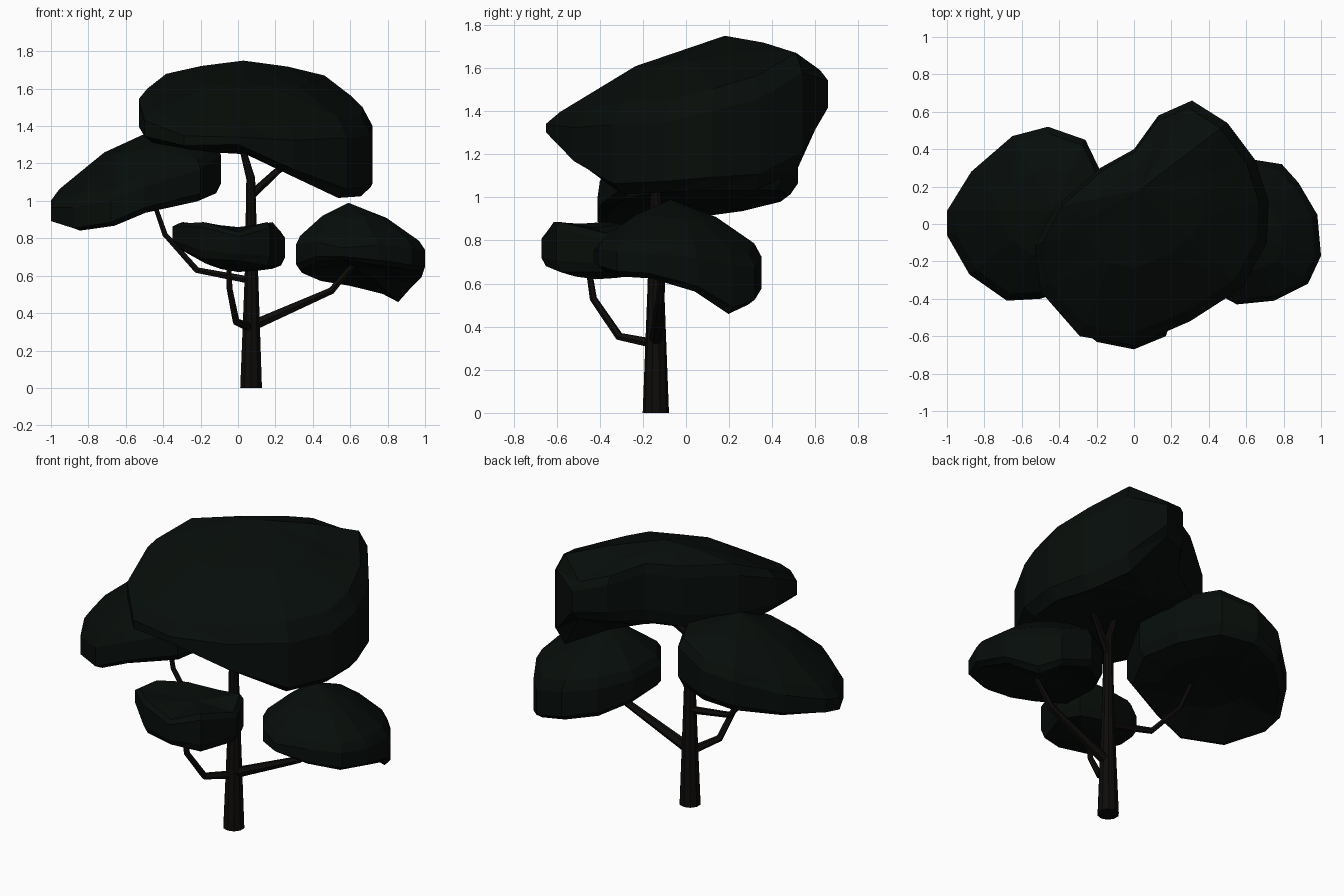
import bpy, bmesh


def material(name, rgb):
    mat = bpy.data.materials.new(name)
    mat.diffuse_color = (*rgb, 1)
    return mat


BARK = material("bark", (0.004, 0.0035, 0.003))
LEAF = material("leaves", (0.002, 0.004, 0.003))


def limb(name, points, resolution=1):
    """Tapered faceted tube through (x, y, z, radius) points."""
    curve = bpy.data.curves.new(name, 'CURVE')
    curve.dimensions = '3D'
    curve.bevel_depth = 1.0
    curve.bevel_resolution = resolution
    curve.use_fill_caps = True
    spline = curve.splines.new('POLY')
    spline.use_smooth = False
    spline.points.add(len(points) - 1)
    for p, (x, y, z, r) in zip(spline.points, points):
        p.co = (x, y, z, 1)
        p.radius = r
    obj = bpy.data.objects.new(name, curve)
    bpy.context.collection.objects.link(obj)
    bpy.ops.object.select_all(action='DESELECT')
    obj.select_set(True)
    bpy.context.view_layer.objects.active = obj
    bpy.ops.object.convert(target='MESH')
    obj = bpy.context.view_layer.objects.active
    obj.data.materials.clear()
    obj.data.materials.append(BARK)


def foliage(name, center, rim, curve_up=1.5, curve_down=1.7):
    """Faceted clump: rim of (x, y, low z, high z), domed to a (x, y, bottom, top) centre."""
    cx, cy, bottom, top = center
    bm = bmesh.new()

    def ring(t, upper):
        out = []
        for x, y, lo, hi in rim:
            pole, edge, power = (top, hi, curve_up) if upper else (bottom, lo, curve_down)
            z = pole + (edge - pole) * t ** power
            out.append(bm.verts.new((cx + (x - cx) * t, cy + (y - cy) * t, z)))
        return out

    # underside rings, near-vertical rim band, upper rings
    rings = [ring(0.5, False), ring(0.92, False)]
    for f in (0.2, 0.85):
        rings.append([bm.verts.new((x, y, lo + (hi - lo) * f)) for x, y, lo, hi in rim])
    rings += [ring(0.92, True), ring(0.5, True)]
    n = len(rim)
    for a, b in zip(rings, rings[1:]):
        for i in range(n):
            j = (i + 1) % n
            bm.faces.new((a[i], a[j], b[j], b[i]))
    low, high = bm.verts.new((cx, cy, bottom)), bm.verts.new((cx, cy, top))
    for i in range(n):
        j = (i + 1) % n
        bm.faces.new((low, rings[0][j], rings[0][i]))
        bm.faces.new((high, rings[-1][i], rings[-1][j]))
    bmesh.ops.triangulate(bm, faces=bm.faces)
    bmesh.ops.recalc_face_normals(bm, faces=bm.faces)
    mesh = bpy.data.meshes.new(name)
    bm.to_mesh(mesh)
    bm.free()
    mesh.materials.append(LEAF)
    bpy.context.collection.objects.link(bpy.data.objects.new(name, mesh))


# Trunk and branches
limb("trunk", [(0.07, -0.14, 0, 0.061), (0.072, -0.14, 0.6, 0.038),
               (0.068, -0.14, 1.12, 0.025), (0.01, -0.13, 1.33, 0.015)], 3)
limb("top_branch", [(0.07, -0.14, 1.03, 0.024), (0.2, -0.08, 1.15, 0.02),
                    (0.28, -0.04, 1.22, 0.015)])
limb("front_branch", [(0.07, -0.14, 0.32, 0.024), (-0.01, -0.31, 0.355, 0.02),
                      (-0.045, -0.43, 0.53, 0.017), (-0.05, -0.45, 0.66, 0.014)])
limb("right_branch", [(0.07, -0.14, 0.33, 0.032), (0.5, -0.12, 0.52, 0.021),
                      (0.65, -0.11, 0.7, 0.013)])
limb("left_branch", [(0.07, -0.14, 0.575, 0.022), (-0.22, -0.11, 0.63, 0.018),
                     (-0.39, -0.07, 0.82, 0.015), (-0.46, -0.03, 1.02, 0.012)])

# Leaf clumps
foliage("top_foliage", (0.03, 0.18, 1.25, 1.75), [
    (0.0, -0.65, 1.29, 1.35), (0.3, -0.52, 1.12, 1.36), (0.58, -0.34, 0.98, 1.4),
    (0.71, -0.1, 0.99, 1.41), (0.72, 0.12, 1.0, 1.47), (0.65, 0.34, 1.0, 1.54),
    (0.5, 0.54, 1.1, 1.66), (0.31, 0.66, 1.38, 1.57), (0.13, 0.58, 1.38, 1.63),
    (0.0, 0.4, 1.35, 1.68), (-0.18, 0.3, 1.32, 1.67), (-0.42, 0.09, 1.31, 1.67),
    (-0.53, -0.12, 1.35, 1.58), (-0.5, -0.36, 1.32, 1.45), (-0.29, -0.6, 1.28, 1.36)])
foliage("left_foliage", (-0.43, 0.08, 0.98, 1.39), [
    (-1.0, -0.06, 0.87, 0.98), (-1.0, 0.07, 0.9, 1.02), (-0.87, 0.28, 0.93, 1.1),
    (-0.65, 0.47, 0.98, 1.2), (-0.46, 0.52, 1.02, 1.25), (-0.26, 0.45, 1.04, 1.31),
    (-0.14, 0.2, 1.05, 1.33), (-0.09, -0.06, 1.05, 1.28), (-0.2, -0.3, 1.0, 1.2),
    (-0.5, -0.4, 0.93, 1.1), (-0.68, -0.41, 0.85, 1.03), (-0.88, -0.27, 0.82, 0.99)])
foliage("right_foliage", (0.59, -0.07, 0.65, 0.99), [
    (0.55, -0.43, 0.69, 0.76), (0.75, -0.41, 0.66, 0.78), (0.93, -0.32, 0.63, 0.77),
    (1.0, -0.17, 0.62, 0.76), (0.98, 0.05, 0.55, 0.75), (0.88, 0.22, 0.43, 0.73),
    (0.79, 0.32, 0.48, 0.71), (0.6, 0.35, 0.53, 0.76), (0.43, 0.24, 0.56, 0.78),
    (0.32, 0.05, 0.61, 0.79), (0.31, -0.2, 0.63, 0.79), (0.42, -0.36, 0.68, 0.8)])
foliage("front_foliage", (0.0, -0.42, 0.62, 0.86), [
    (-0.35, -0.5, 0.77, 0.88), (-0.2, -0.63, 0.7, 0.89), (0.0, -0.67, 0.69, 0.83),
    (0.17, -0.6, 0.66, 0.89), (0.25, -0.37, 0.66, 0.83), (0.2, -0.23, 0.64, 0.89),
    (0.02, -0.19, 0.65, 0.85), (-0.18, -0.24, 0.67, 0.87), (-0.32, -0.36, 0.75, 0.89)])
